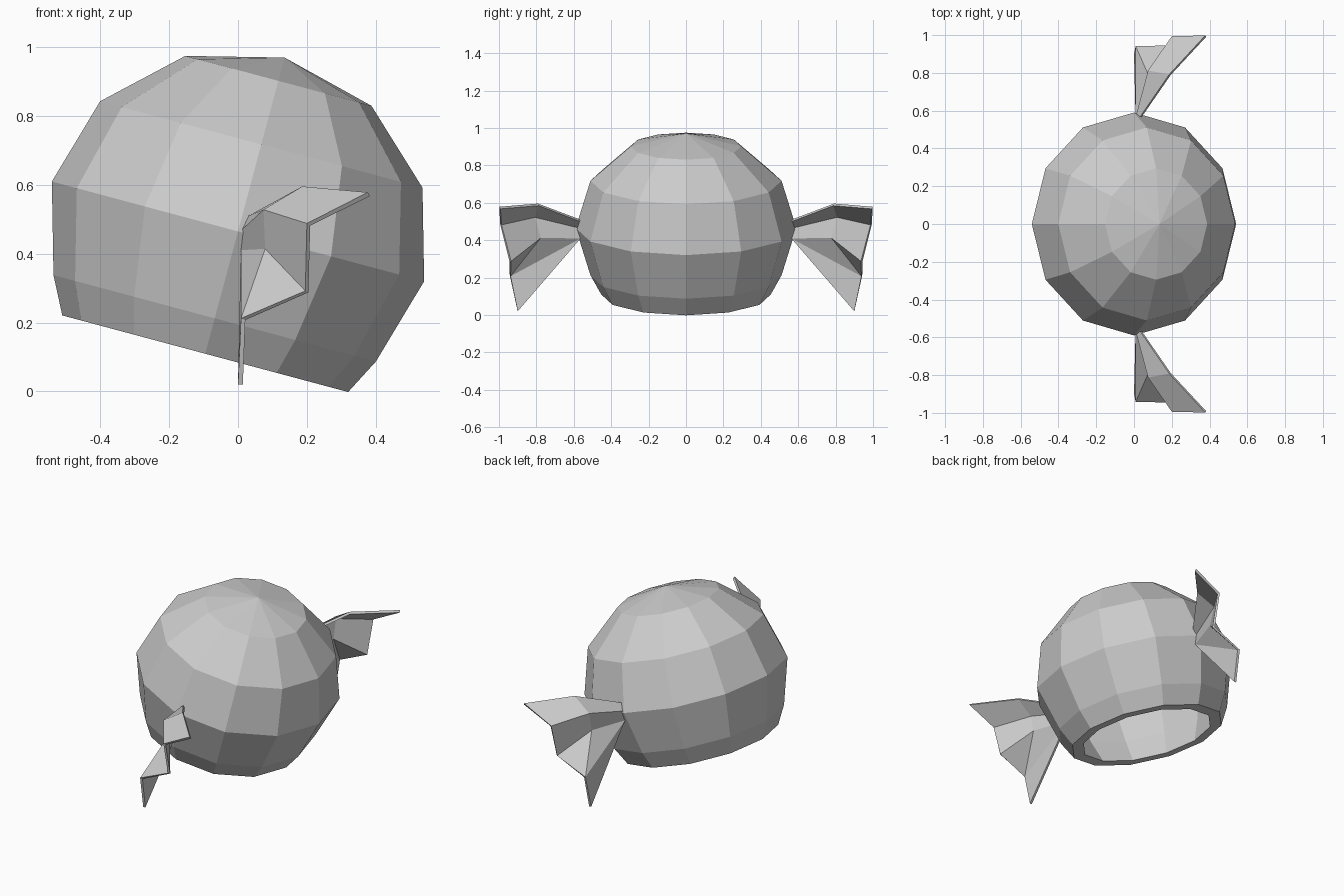
import bpy, math
from mathutils import Matrix, Vector

if "Cube" in bpy.data.objects:
    bpy.data.objects.remove(bpy.data.objects["Cube"])

SIDES = 12


def make_object(name, verts, faces):
    mesh = bpy.data.meshes.new(name)
    mesh.from_pydata(verts, [], faces)
    mesh.update()
    obj = bpy.data.objects.new(name, mesh)
    bpy.context.collection.objects.link(obj)
    return obj


def sphere_profile(rx, rz):
    # Radius and height pairs every 30 degrees, from just below the pole to below the equator
    return [(rx * math.sin(math.radians(a)), rz * math.cos(math.radians(a)))
            for a in (30, 60, 90, 120)]


# Helmet shell: outer dome, flat rim, inner dome, tilted towards +x
RX, RY, RZ = 0.56, 0.59, 0.523
outer = sphere_profile(RX, RZ) + [(0.43, -0.368)]
inner = [(0.365, -0.368)] + sphere_profile(RX - 0.07, RZ - 0.07)[::-1]
rings = outer + inner
tilt = Matrix.Translation((0, 0, 0.465)) @ Matrix.Rotation(math.radians(15), 4, 'Y')
verts = []
for r, h in rings:
    for i in range(SIDES):
        a = 2 * math.pi * i / SIDES
        verts.append(tilt @ Vector((r * math.cos(a), r * math.sin(a) * RY / RX, h)))
top = len(verts)
verts += [tilt @ Vector((0, 0, RZ)), tilt @ Vector((0, 0, RZ - 0.07))]
faces = []
last = (len(rings) - 1) * SIDES
for i in range(SIDES):
    j = (i + 1) % SIDES
    faces.append((top, i, j))
    faces.append((top + 1, last + j, last + i))
    for k in range(len(rings) - 1):
        a, b = k * SIDES, (k + 1) * SIDES
        faces.append((a + j, a + i, b + i, b + j))
make_object("helmet_shell", verts, faces)

# Side fins: a pleated fan, given thickness and mirrored to the other side
fan = [
    (0.035, 0.565, 0.505), (0.015, 0.565, 0.465), (0.015, 0.565, 0.41),   # root
    (0.19, 0.79, 0.59), (0.08, 0.81, 0.525), (0.085, 0.78, 0.413),        # mid folds
    (0.38, 0.995, 0.573), (0.205, 0.99, 0.485), (0.20, 0.94, 0.29),       # tips
    (0.015, 0.94, 0.21), (0.007, 0.90, 0.02),
]
pleats = [(0, 3, 4, 1), (3, 6, 7, 4), (1, 4, 5, 2), (4, 7, 8, 5),
          (2, 5, 9), (5, 8, 9), (2, 9, 10)]
fins = make_object("side_fins", fan, pleats)
solid = fins.modifiers.new("thickness", 'SOLIDIFY')
solid.thickness = 0.014
solid.offset = 0
mirror = fins.modifiers.new("mirror", 'MIRROR')
mirror.use_axis = (False, True, False)
